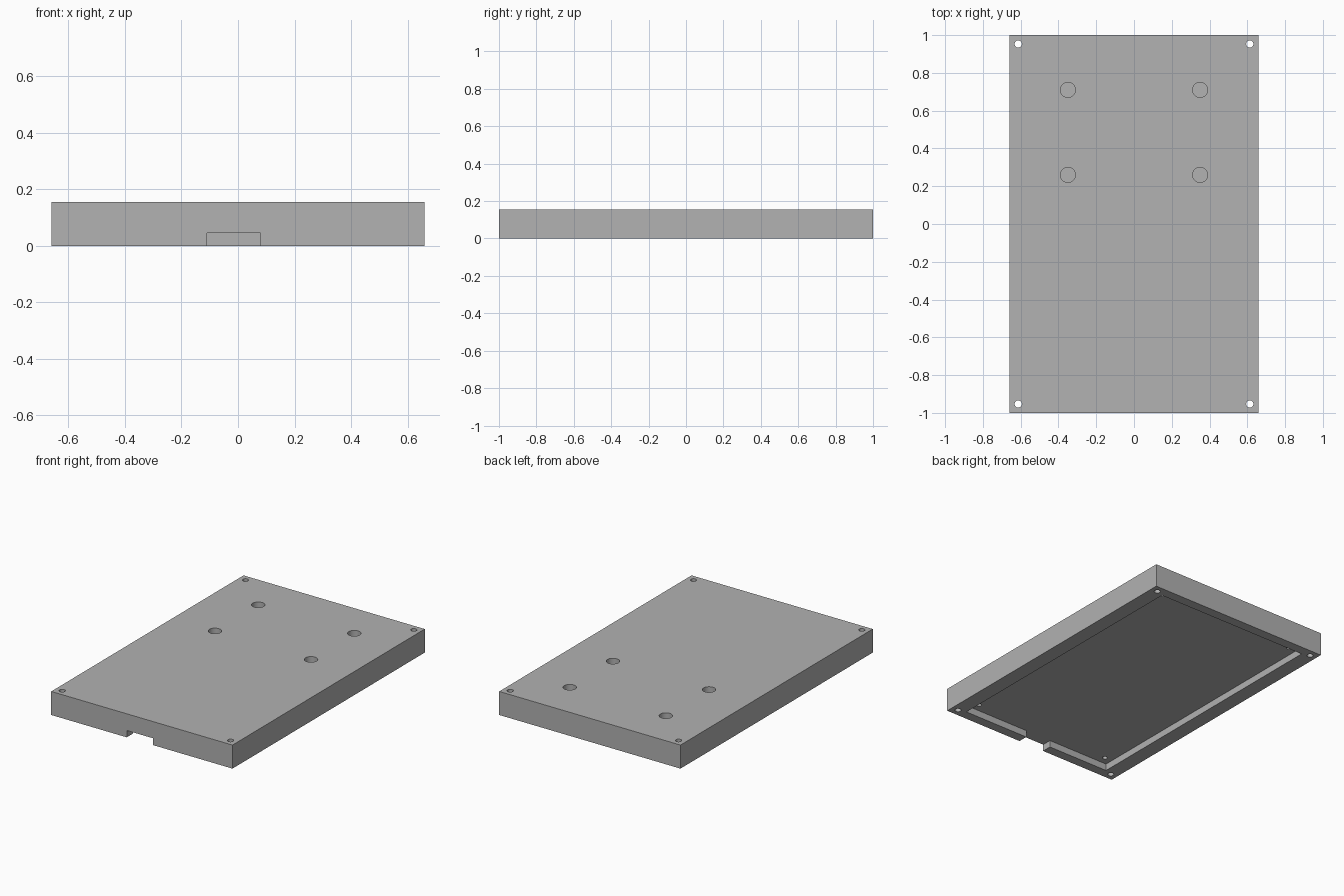
import bpy

# Remove the default cube only
default = bpy.data.objects.get("Cube")
if default:
    bpy.data.objects.remove(default, do_unlink=True)

WIDTH, LENGTH, HEIGHT = 1.32, 2.0, 0.155
RECESS = 0.045    # depth of the underside pocket
EPS = 0.02        # how far cutters reach past a surface

grey = bpy.data.materials.new("plain_grey")
grey.use_nodes = True
colour = (0.445, 0.445, 0.445, 1)
grey.diffuse_color = colour
grey.node_tree.nodes["Principled BSDF"].inputs["Base Color"].default_value = colour


def box(name, low, high):
    centre = [(a + b) / 2 for a, b in zip(low, high)]
    bpy.ops.mesh.primitive_cube_add(size=1, location=centre)
    obj = bpy.context.object
    obj.name = name
    obj.scale = [b - a for a, b in zip(low, high)]
    bpy.ops.object.transform_apply(location=True, rotation=True, scale=True)
    obj.data.materials.append(grey)
    return obj


def peg(name, x, y, radius, bottom, top):
    bpy.ops.mesh.primitive_cylinder_add(
        vertices=48, radius=radius, depth=top - bottom,
        location=(x, y, (bottom + top) / 2))
    obj = bpy.context.object
    obj.name = name
    obj.data.materials.append(grey)
    return obj


def cut(target, cutter):
    cutter.hide_render = True
    mod = target.modifiers.new(cutter.name, "BOOLEAN")
    mod.operation = "DIFFERENCE"
    mod.solver = "EXACT"
    mod.object = cutter
    bpy.context.view_layer.objects.active = target
    bpy.ops.object.modifier_apply(modifier=mod.name)
    bpy.data.objects.remove(cutter, do_unlink=True)


# Solid slab
plate = box("base_plate", (-WIDTH / 2, -LENGTH / 2, 0), (WIDTH / 2, LENGTH / 2, HEIGHT))

# Shallow pocket underneath, opened at the front by a notch
cut(plate, box("pocket", (-0.56, -0.935, -EPS), (0.56, 0.935, RECESS)))
cut(plate, box("front_notch", (-0.11, -1 - EPS, -EPS), (0.08, -0.9, RECESS)))

for sx in (-1, 1):
    for sy in (-1, 1):
        # Through holes in the rim corners
        cut(plate, peg("corner_hole", sx * 0.613, sy * 0.953, 0.019, -EPS, HEIGHT + EPS))
        # Blind holes in the pocket corners
        cut(plate, peg("pocket_hole", sx * 0.505, sy * 0.88, 0.015, 0, 0.12))
    # Blind mounting holes in the top
    for y in (0.26, 0.71):
        cut(plate, peg("mounting_hole", sx * 0.35, y, 0.04, 0.075, HEIGHT + EPS))

# Smooth hole walls, crisp edges
bpy.ops.object.select_all(action="DESELECT")
plate.select_set(True)
bpy.context.view_layer.objects.active = plate
bpy.ops.object.shade_smooth_by_angle()
